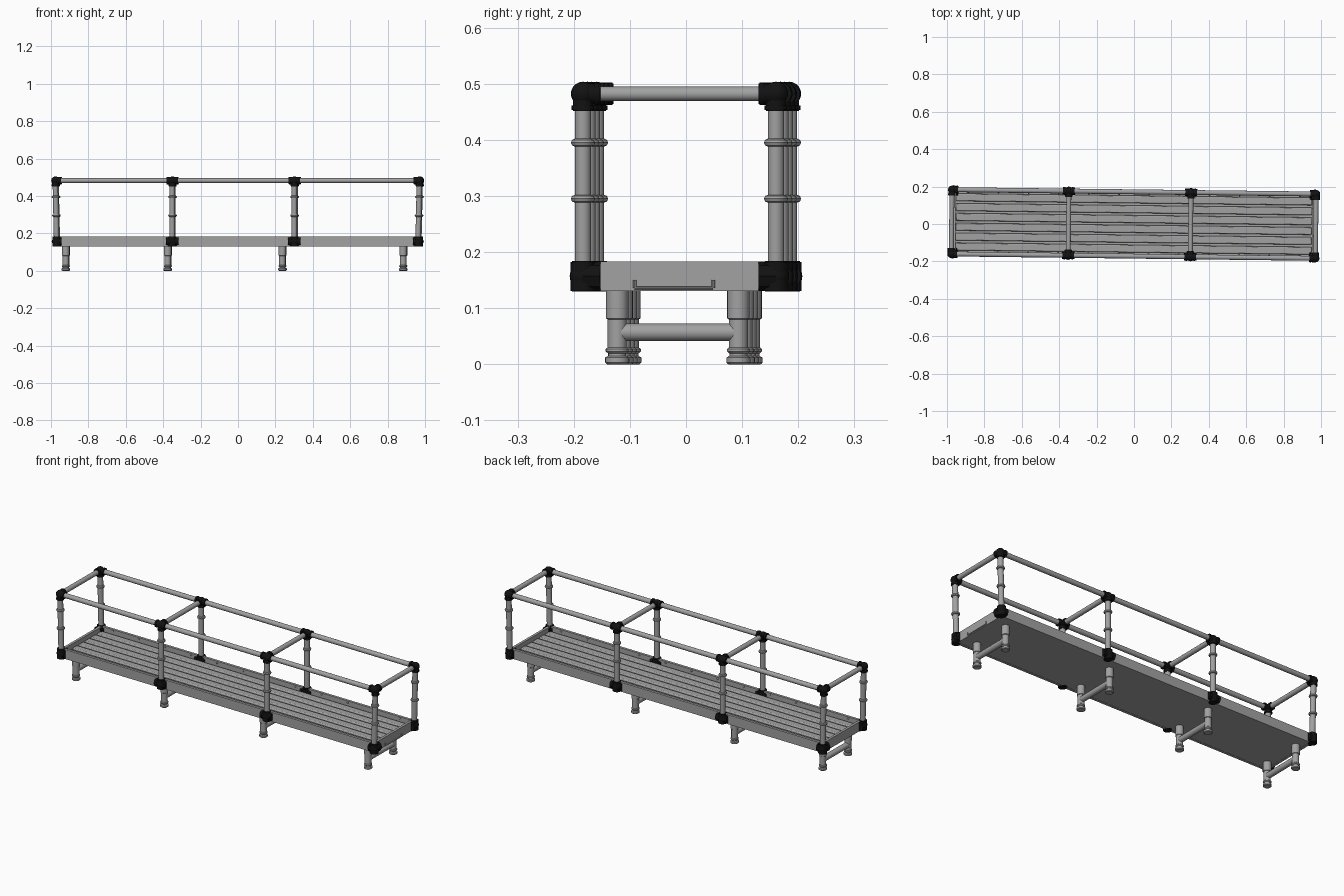
import bpy, math
from mathutils import Vector, Matrix

if "Cube" in bpy.data.objects:
    bpy.data.objects.remove(bpy.data.objects["Cube"])


def material(name, rgb):
    m = bpy.data.materials.new(name)
    m.use_nodes = True
    m.diffuse_color = (*rgb, 1)
    m.node_tree.nodes["Principled BSDF"].inputs["Base Color"].default_value = (*rgb, 1)
    return m


STEEL = material("grey_steel", (0.36, 0.36, 0.36))
BLACK = material("black_fitting", (0.006, 0.006, 0.006))

POST_X = (-0.975, -0.35, 0.303, 0.972)
LEG_X = (-0.92, -0.375, 0.238, 0.884)
HALF_W, RAIL_Z, BEAM_Z = 0.172, 0.482, 0.157
parts = []


def finish(name, mat, smooth=True):
    ob = bpy.context.object
    ob.name = name
    ob.data.materials.append(mat)
    if smooth:
        bpy.ops.object.shade_smooth_by_angle(angle=math.radians(35))
    parts.append(ob)
    return ob


def tube(name, a, b, r, mat=STEEL, sides=20):
    a, b = Vector(a), Vector(b)
    bpy.ops.mesh.primitive_cylinder_add(vertices=sides, radius=r, depth=(b - a).length,
                                        location=(a + b) / 2)
    bpy.context.object.rotation_euler = (b - a).to_track_quat("Z", "Y").to_euler()
    return finish(name, mat)


def box(name, centre, size, mat=STEEL, bevel=0.0):
    bpy.ops.mesh.primitive_cube_add(size=1, location=centre)
    ob = bpy.context.object
    ob.scale = size
    bpy.ops.object.transform_apply(location=False, rotation=False)
    if bevel:
        mod = ob.modifiers.new("soft_edges", "BEVEL")
        mod.width, mod.segments = bevel, 2
    return finish(name, mat, bevel > 0)


def ball(name, centre, r, mat):
    bpy.ops.mesh.primitive_uv_sphere_add(segments=16, ring_count=10, radius=r, location=centre)
    return finish(name, mat)


def lathe(name, centre, profile, mat=STEEL, sides=24):
    """Turned part from (radius, height) points."""
    verts, faces = [], []
    for r, z in profile:
        for i in range(sides):
            t = math.tau * i / sides
            verts.append((r * math.cos(t), r * math.sin(t), z))
    for k in range(len(profile) - 1):
        for i in range(sides):
            j = (i + 1) % sides
            faces.append((k * sides + i, k * sides + j, (k + 1) * sides + j, (k + 1) * sides + i))
    faces.append(tuple(reversed(range(sides))))
    faces.append(tuple(range((len(profile) - 1) * sides, len(profile) * sides)))
    me = bpy.data.meshes.new(name)
    me.from_pydata(verts, [], faces)
    ob = bpy.data.objects.new(name, me)
    bpy.context.collection.objects.link(ob)
    ob.location = centre
    bpy.ops.object.select_all(action="DESELECT")
    ob.select_set(True)
    bpy.context.view_layer.objects.active = ob
    return finish(name, mat)


def fitting(name, centre, arms, r, reach):
    """Clamp joint: round hub with a collared sleeve along each arm."""
    c = Vector(centre)
    ball(name + "_hub", c, r * 1.08, BLACK)
    for arm in arms:
        d = Vector(arm)
        tube(name + "_sleeve", c, c + d * reach, r * 0.9, BLACK)
        tube(name + "_collar", c + d * (reach - 0.01), c + d * (reach - 0.002), r, BLACK)


# Deck: flat pan, rim beams and long round-edged slats
x0, x1 = -0.968, 0.966
mid, length = (x0 + x1) / 2, x1 - x0
box("deck_pan", (mid, 0, 0.137), (length, 2 * HALF_W, 0.01))
for s, side in ((-1, "front"), (1, "back")):
    box(side + "_beam", (mid, s * (HALF_W - 0.006), BEAM_Z), (length, 0.014, 0.052))
    for i in range(12):
        ball(side + "_beam_stud", (x0 + length * (i + 0.5) / 12, s * (HALF_W - 0.013), 0.174),
             0.005, STEEL)
for x, side in ((x0 + 0.007, "right"), (x1 - 0.007, "left")):
    box(side + "_end_beam", (x, 0, BEAM_Z), (0.014, 2 * HALF_W, 0.052))
SLATS = 6
pitch = 0.316 / SLATS
for i in range(SLATS):
    box("deck_slat", (mid, (i - (SLATS - 1) / 2) * pitch, 0.151),
        (length - 0.03, pitch - 0.012, 0.022), bevel=0.005)

# Small pull bar on one end beam
tube("pull_bar", (x1 + 0.003, -0.08, 0.136), (x1 + 0.003, 0.06, 0.136), 0.003, sides=8)
for y in (-0.08, 0.06):
    tube("pull_bar_end", (x1 + 0.003, y, 0.136), (x1 + 0.003, y, 0.15), 0.003, sides=8)

# Posts with rings, and their fittings
for i, x in enumerate(POST_X):
    lean = 0.007 * (1 if i == 0 else -1 if i == 3 else 0)
    along = [(d, 0, 0) for d in (-1, 1) if 0 <= i + d < len(POST_X)]
    for s in (-1, 1):
        foot, head = Vector((x + lean, s * HALF_W, BEAM_Z)), Vector((x, s * HALF_W, RAIL_Z))
        tube("post", foot, head, 0.0145)
        for z in (0.295, 0.395):
            bpy.ops.mesh.primitive_torus_add(
                major_radius=0.0145, minor_radius=0.007, major_segments=24, minor_segments=8,
                location=foot.lerp(head, (z - BEAM_Z) / (RAIL_Z - BEAM_Z)))
            finish("post_ring", STEEL)
        inward = (0, -s, 0)
        fitting("top_fitting", head, along + [inward, (0, 0, -1)], 0.02, 0.031)
        fitting("base_fitting", foot, along + [(0, 0, 1), (0, 0, -1)], 0.022, 0.0275)
        tube("base_fitting_band", foot - Vector((0, 0, 0.026)), foot + Vector((0, 0, 0.022)),
             0.0225, BLACK)
        if i in (0, 3):
            tube("base_fitting_corner", foot, foot + Vector(inward) * 0.031, 0.0265, BLACK, 8)
        else:
            tube("base_fitting_clamp", foot - Vector((0.033, 0, 0)),
                 foot + Vector((0.033, 0, 0)), 0.02, BLACK)
    # Top rail across
    tube("cross_rail", (x, -HALF_W, RAIL_Z), (x, HALF_W, RAIL_Z), 0.013)

# Long top rails
for s, side in ((-1, "front"), (1, "back")):
    tube(side + "_top_rail", (POST_X[0], s * HALF_W, RAIL_Z), (POST_X[3], s * HALF_W, RAIL_Z),
         0.013)

# Leg pairs: turned leg with flanged foot, joined by a crossbar
LEG = [(0.018, 0.0), (0.0215, 0.003), (0.0215, 0.012), (0.016, 0.015), (0.016, 0.019),
       (0.0205, 0.023), (0.0205, 0.027), (0.017, 0.03), (0.017, 0.08), (0.02, 0.082), (0.02, 0.134)]
for x in LEG_X:
    for y in (-0.112, 0.104):
        lathe("leg", (x, y, 0), LEG)
    tube("leg_crossbar", (x, -0.112, 0.057), (x, 0.104, 0.057), 0.0155)

# The whole assembly sits at a very slight turn
turn = Matrix.Rotation(-0.012, 4, "Z")
bpy.context.view_layer.update()
for ob in parts:
    ob.matrix_world = turn @ ob.matrix_world
